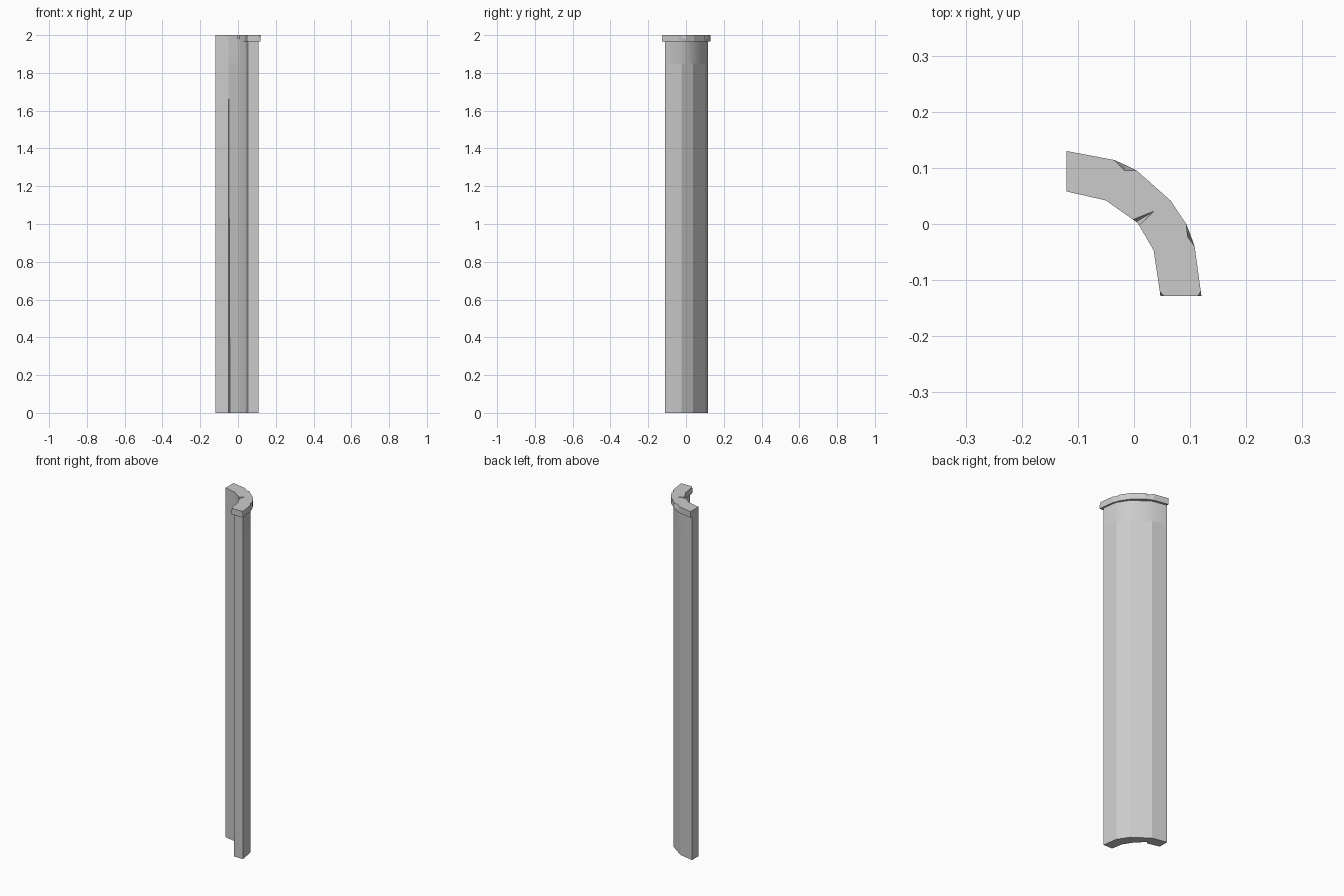
import bpy
import bmesh

cube = bpy.data.objects.get("Cube")
if cube:
    bpy.data.objects.remove(cube, do_unlink=True)

STONE = (0.6, 0.6, 0.6, 1.0)
stone = bpy.data.materials.new("grey stone")
stone.use_nodes = True
stone.diffuse_color = STONE
stone.node_tree.nodes["Principled BSDF"].inputs["Base Color"].default_value = STONE


def loft(name, rings, smooth_rule=None):
    """Skin a stack of (outline, height) rings and close both ends."""
    bm = bmesh.new()
    loops = [[bm.verts.new((x, y, z)) for x, y in pts] for pts, z in rings]
    n = len(loops[0])
    for level in range(len(loops) - 1):
        low, high = loops[level], loops[level + 1]
        for i in range(n):
            j = (i + 1) % n
            face = bm.faces.new((low[i], low[j], high[j], high[i]))
            face.smooth = bool(smooth_rule and smooth_rule(level, i))
    bm.faces.new(loops[0])
    bm.faces.new(loops[-1])
    bmesh.ops.remove_doubles(bm, verts=bm.verts, dist=0.0002)
    bmesh.ops.recalc_face_normals(bm, faces=bm.faces)
    bmesh.ops.triangulate(bm, faces=[f for f in bm.faces if len(f.verts) > 4])
    mesh = bpy.data.meshes.new(name)
    bm.to_mesh(mesh)
    bm.free()
    mesh.materials.append(stone)
    obj = bpy.data.objects.new(name, mesh)
    bpy.context.collection.objects.link(obj)
    return obj


# Quarter-round shaft: faceted below, softly shaded band under the cap
outer = [(-0.12, 0.117), (-0.035, 0.1), (0.055, 0.036), (0.095, -0.025), (0.108, -0.11)]
inner_front = [(0.052, -0.11), (0.04, -0.045), (0.008, 0.004)]
inner_back = [(-0.05, 0.043), (-0.12, 0.06)]


def shaft_ring(groove):
    # The groove in the inner face narrows to nothing near the top
    x, y = inner_back[0]
    return outer + inner_front + [(x + 0.008 * groove, y + 0.012 * groove)] + inner_back


loft("column_shaft",
     [(shaft_ring(1), 0), (shaft_ring(0.03), 1.85),
      (shaft_ring(0), 1.88), (shaft_ring(0), 1.966)],
     lambda level, i: level > 0 and i < len(outer) - 1)

# Overhanging cap: each point has a lower place and, where chipped, an upper one
cap_points = [
    ((-0.12, 0.13), None),
    ((-0.035, 0.114), None),
    ((-0.015, 0.105), (-0.016, 0.095)),
    ((0.005, 0.095), None),
    ((0.065, 0.042), None),
    ((0.093, 0.0), None),
    ((0.101, -0.02), (0.096, -0.024)),
    ((0.108, -0.04), None),
    ((0.119, -0.12), None),
    ((0.12, -0.128), (0.114, -0.128)),
    ((0.047, -0.128), (0.053, -0.128)),
    ((0.046, -0.12), None),
    ((0.035, -0.047), None),
    ((0.009, -0.002), None),
    ((0.004, 0.004), (0.036, 0.023)),
    ((-0.002, 0.008), None),
    ((-0.05, 0.042), None),
    ((-0.12, 0.058), None),
]
whole = [low for low, chip in cap_points]
chipped = [chip or low for low, chip in cap_points]
loft("column_cap", [(whole, 1.965), (whole, 1.982), (chipped, 2.0)])
